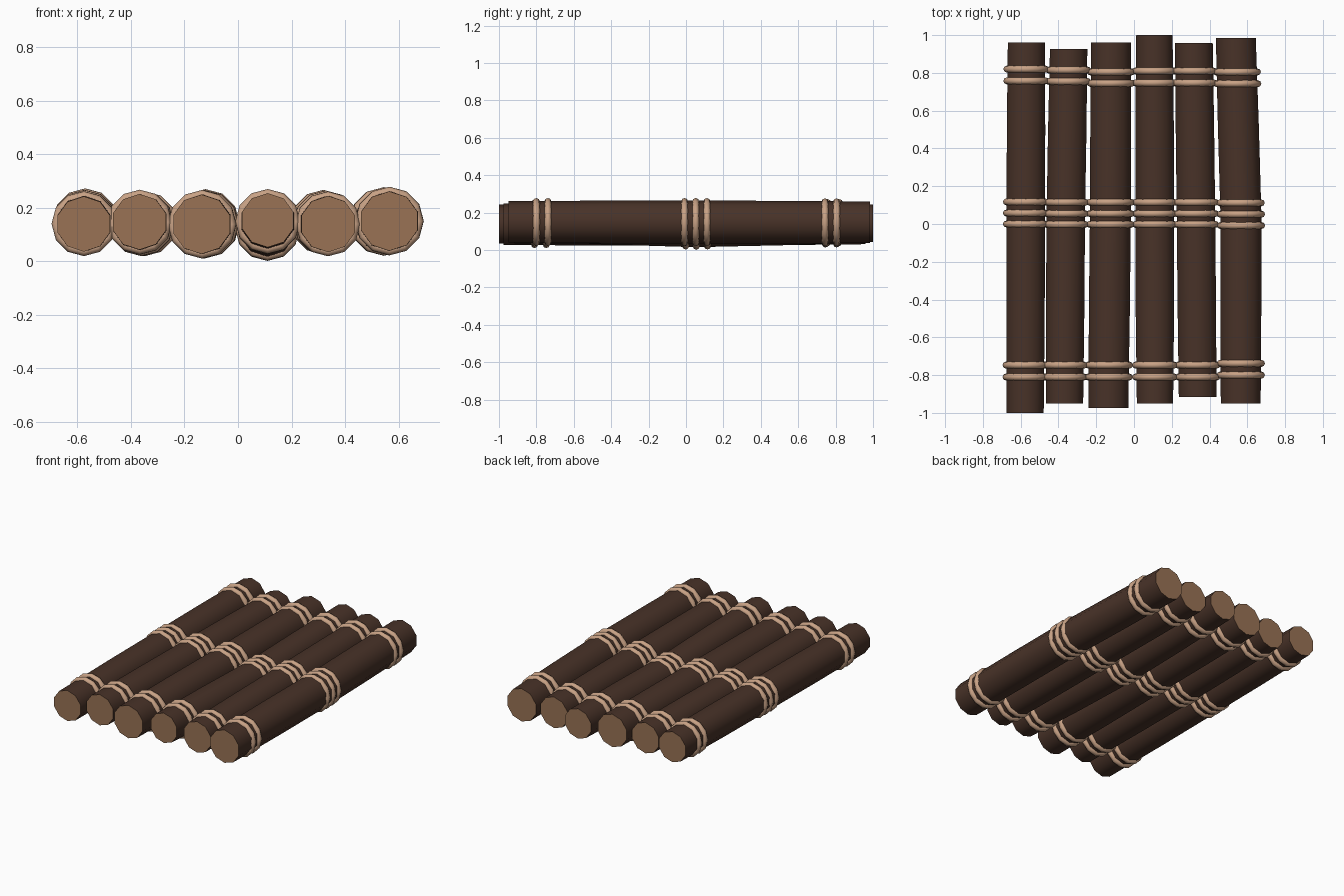
import bpy, bmesh, math
from mathutils import Vector

if "Cube" in bpy.data.objects:
    bpy.data.objects.remove(bpy.data.objects["Cube"])


def material(name, rgb):
    m = bpy.data.materials.new(name)
    m.diffuse_color = (*rgb, 1)
    m.use_nodes = True
    m.node_tree.nodes["Principled BSDF"].inputs["Base Color"].default_value = m.diffuse_color
    return m


BARK = material("bark", (0.065, 0.032, 0.021))
CUT = material("cut_wood", (0.32, 0.17, 0.09))
ROPE = material("rope", (0.58, 0.36, 0.235))
SIDES = 10

# each log: front, middle and back centres, then end and middle radii
LOGS = [
    ((-.576, -1.0, .139), (-.573, .05, .145), (-.570, .96, .152), .103, .107),
    ((-.368, -.95, .147), (-.361, .05, .140), (-.346, .927, .140), .104, .107),
    ((-.136, -.975, .138), (-.125, .05, .138), (-.121, .96, .142), .111, .114),
    ((.111, -.95, .153), (.110, .05, .122), (.108, 1.0, .143), .101, .107),
    ((.337, -.917, .139), (.328, .05, .143), (.317, .957, .146), .105, .107),
    ((.565, -.95, .150), (.566, .05, .150), (.539, .985, .148), .111, .114),
]
BACK = [(.82, .758), (.815, .755), (.805, .745), (.81, .747), (.81, .747), (.805, .743)]
MIDDLE = [(.117, .058, 0), (.115, .055, -.002), (.115, .055, -.002),
          (.115, .055, -.002), (.115, .055, -.002), (.112, .052, -.008)]
FRONT = [(-.747, -.81)] * 5 + [(-.738, -.80)]


def finish(bm, name, mats):
    bmesh.ops.recalc_face_normals(bm, faces=bm.faces)
    me = bpy.data.meshes.new(name)
    bm.to_mesh(me)
    bm.free()
    for m in mats:
        me.materials.append(m)
    ob = bpy.data.objects.new(name, me)
    bpy.context.collection.objects.link(ob)
    bpy.context.view_layer.objects.active = ob
    ob.select_set(True)
    bpy.ops.object.shade_smooth_by_angle(angle=math.radians(50))
    ob.select_set(False)


def loft(bm, rings, closed):
    n = len(rings[0])
    pairs = list(zip(rings, rings[1:] + rings[:1]))
    for a, b in pairs if closed else pairs[:-1]:
        for i in range(n):
            j = (i + 1) % n
            bm.faces.new((a[i], a[j], b[j], b[i]))


def make_log(name, f, m, b, r_end, r_mid):
    # slightly bent, slightly swollen trunk with pale cut ends
    bm = bmesh.new()
    f, m, b = Vector(f), Vector(m), Vector(b)
    rings = []
    for c, r in ((f, r_end), (f.lerp(m, .5), r_mid), (m, r_mid), (m.lerp(b, .5), r_mid), (b, r_end)):
        rings.append([bm.verts.new(c + Vector((r * math.sin(t), 0, r * math.cos(t))))
                      for t in (2 * math.pi * k / SIDES for k in range(SIDES))])
    loft(bm, rings, False)
    for end in (rings[0], rings[-1]):
        bm.faces.new(end).material_index = 1
    finish(bm, name, (BARK, CUT))


def make_lashing(name, log, ys):
    # rope loops following the log's centre line
    f, m, b, _, r = log
    f, m, b = Vector(f), Vector(m), Vector(b)
    tube, major = .0185, r - .0045
    bm = bmesh.new()
    for y in ys:
        c = f.lerp(m, (y - f.y) / (m.y - f.y)) if y < m.y else m.lerp(b, (y - m.y) / (b.y - m.y))
        rings = []
        for k in range(12):
            t = 2 * math.pi * k / 12
            ring = []
            for q in range(8):
                p = 2 * math.pi * q / 8
                d = major + tube * math.cos(p)
                ring.append(bm.verts.new((c.x + d * math.sin(t), y + tube * math.sin(p), c.z + d * math.cos(t))))
            rings.append(ring)
        loft(bm, rings, True)
    finish(bm, name, (ROPE,))


for i, log in enumerate(LOGS):
    make_log(f"log_{i + 1}", *log)
    for part, ys in (("front", FRONT[i]), ("middle", MIDDLE[i]), ("back", BACK[i])):
        make_lashing(f"{part}_lashing_{i + 1}", log, ys)
